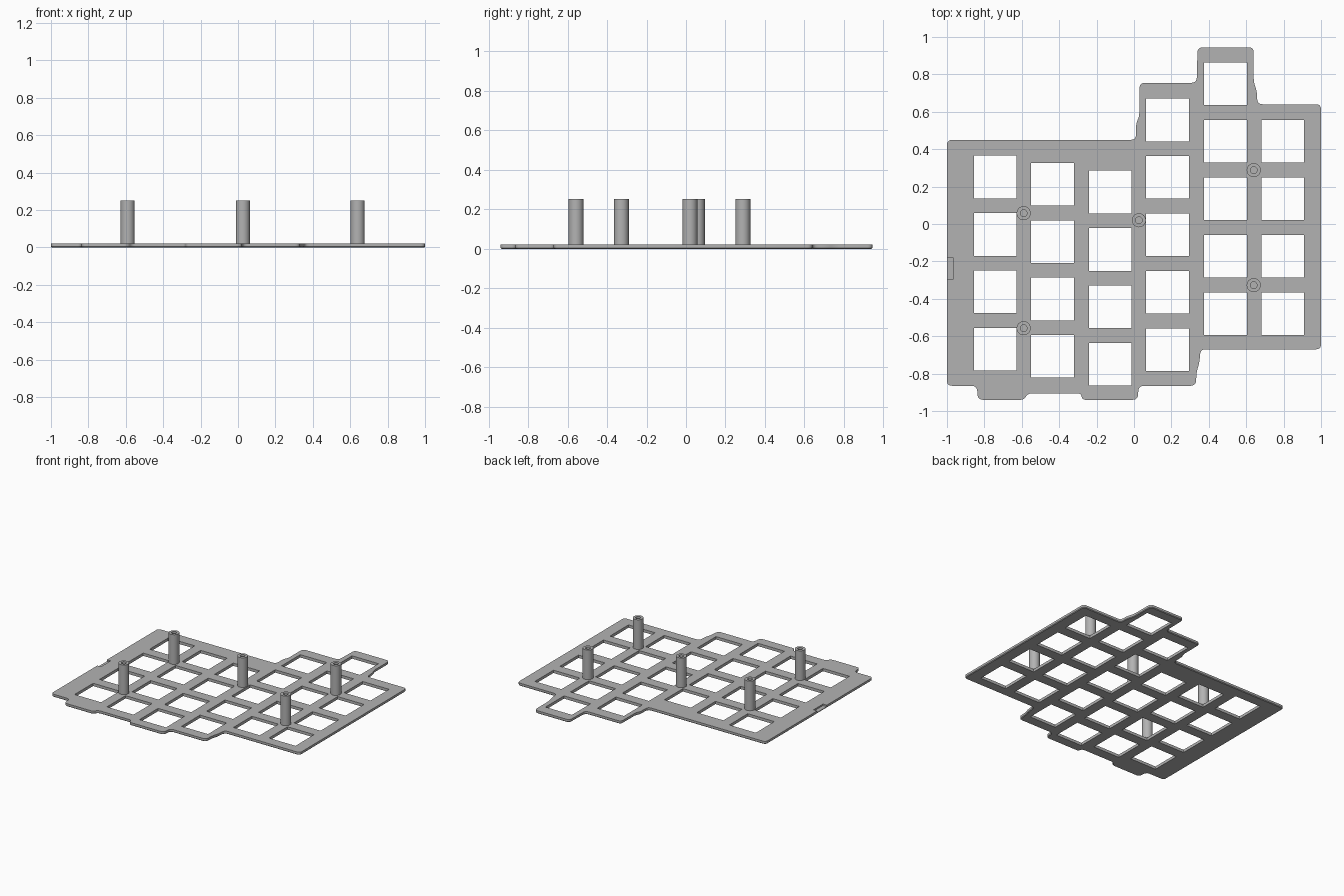
import bpy, bmesh, math
from mathutils import Vector

cube = bpy.data.objects.get("Cube")
if cube:
    bpy.data.objects.remove(cube, do_unlink=True)

THICK = 0.022
POST_TOP = 0.252
PITCH = 0.307
HOLE = 0.228

grey = bpy.data.materials.new("mid grey")
grey.use_nodes = True
grey.diffuse_color = (0.45, 0.45, 0.45, 1)
grey.node_tree.nodes["Principled BSDF"].inputs["Base Color"].default_value = (0.45, 0.45, 0.45, 1)


def make_object(name, bm):
    bmesh.ops.recalc_face_normals(bm, faces=bm.faces)
    mesh = bpy.data.meshes.new(name)
    bm.to_mesh(mesh)
    bm.free()
    mesh.materials.append(grey)
    obj = bpy.data.objects.new(name, mesh)
    bpy.context.collection.objects.link(obj)
    return obj


def add_box(bm, x0, x1, y0, y1, z0, z1):
    verts = bmesh.ops.create_cube(bm, size=1)["verts"]
    for v in verts:
        v.co = ((x0 + x1) / 2 + v.co.x * (x1 - x0),
                (y0 + y1) / 2 + v.co.y * (y1 - y0),
                (z0 + z1) / 2 + v.co.z * (z1 - z0))


def rounded(points, radius=0.028, steps=5):
    """Round every corner of a closed outline with a quadratic arc."""
    result = []
    pts = [Vector(p) for p in points]
    for i, p in enumerate(pts):
        a, b = pts[i - 1] - p, pts[(i + 1) % len(pts)] - p
        r = min(radius, a.length * 0.45, b.length * 0.45)
        start, end = p + a.normalized() * r, p + b.normalized() * r
        for k in range(steps + 1):
            t = k / steps
            result.append(start * (1 - t) ** 2 + p * 2 * t * (1 - t) + end * t * t)
    return result


# Stepped plate outline with a small chamfer around the underside
outline = [(-1, .45), (-1, -.865), (-.84, -.865), (-.835, -.94), (-.59, -.94),
           (-.565, -.905), (-.285, -.905), (-.275, -.94), (.02, -.94), (.025, -.865),
           (.33, -.865), (.335, -.79), (.35, -.74), (.355, -.67), (1, -.67), (1, .64),
           (.66, .64), (.657, .71), (.64, .76), (.64, .945), (.34, .945), (.335, .755),
           (.03, .755), (.028, .575), (.012, .54), (.01, .45)]
bm = bmesh.new()
face = bm.faces.new([bm.verts.new((p.x, p.y, 0)) for p in rounded(outline)])
rim = list(face.edges)
top = bmesh.ops.extrude_face_region(bm, geom=[face], use_keep_orig=True)
bmesh.ops.translate(bm, vec=(0, 0, THICK),
                    verts=[g for g in top["geom"] if isinstance(g, bmesh.types.BMVert)])
bmesh.ops.recalc_face_normals(bm, faces=bm.faces)
bmesh.ops.bevel(bm, geom=rim, offset=0.005, segments=1, affect='EDGES')
plate = make_object("plate", bm)

# Square openings in staggered columns: left edge, top edge, count
columns = [(-.855, .365, 4), (-.55, .327, 4), (-.241, .285, 4),
           (.065, .67, 5), (.375, .863, 5), (.681, .556, 4)]
bm = bmesh.new()
for x, y, count in columns:
    for row in range(count):
        y1 = y - row * PITCH
        add_box(bm, x, x + HOLE, y1 - HOLE, y1, -0.1, 0.1)
# Shallow notch in the left rim
add_box(bm, -1.1, -.968, -.298, -.18, 0.01, 0.1)
cutter = make_object("opening_cutter", bm)
cutter.hide_render = True

mod = plate.modifiers.new("openings", 'BOOLEAN')
mod.operation = 'DIFFERENCE'
mod.solver = 'EXACT'
mod.object = cutter
bpy.context.view_layer.update()
cut = bpy.data.meshes.new_from_object(plate.evaluated_get(bpy.context.evaluated_depsgraph_get()))
plate.modifiers.clear()
plate.data = cut
bpy.data.objects.remove(cutter, do_unlink=True)

# Hollow standoff posts, turned from a profile of radius and height
profile = [(.0375, THICK - 0.004), (.0375, POST_TOP), (.018, POST_TOP), (.018, THICK + 0.002)]
SIDES = 32
spots = [(-.59, .058), (-.59, -.557), (.026, .02), (.64, .288), (.64, -.327)]
for n, (x, y) in enumerate(spots, 1):
    bm = bmesh.new()
    rings = []
    for r, z in profile:
        angles = [math.tau * k / SIDES for k in range(SIDES)]
        rings.append([bm.verts.new((r * math.cos(a), r * math.sin(a), z)) for a in angles])
    for lower, upper in zip(rings, rings[1:]):
        for k in range(SIDES):
            j = (k + 1) % SIDES
            bm.faces.new((lower[k], lower[j], upper[j], upper[k]))
    bm.faces.new(rings[0])
    bm.faces.new(rings[-1])
    post = make_object(f"standoff_post_{n}", bm)
    post.location = (x, y, 0)

# Smooth curved walls, sharp rims
bpy.ops.object.select_all(action='DESELECT')
for obj in bpy.context.collection.objects:
    if obj.name.startswith("standoff_post") or obj == plate:
        obj.select_set(True)
        bpy.context.view_layer.objects.active = obj
bpy.ops.object.shade_smooth_by_angle(angle=math.radians(30))
